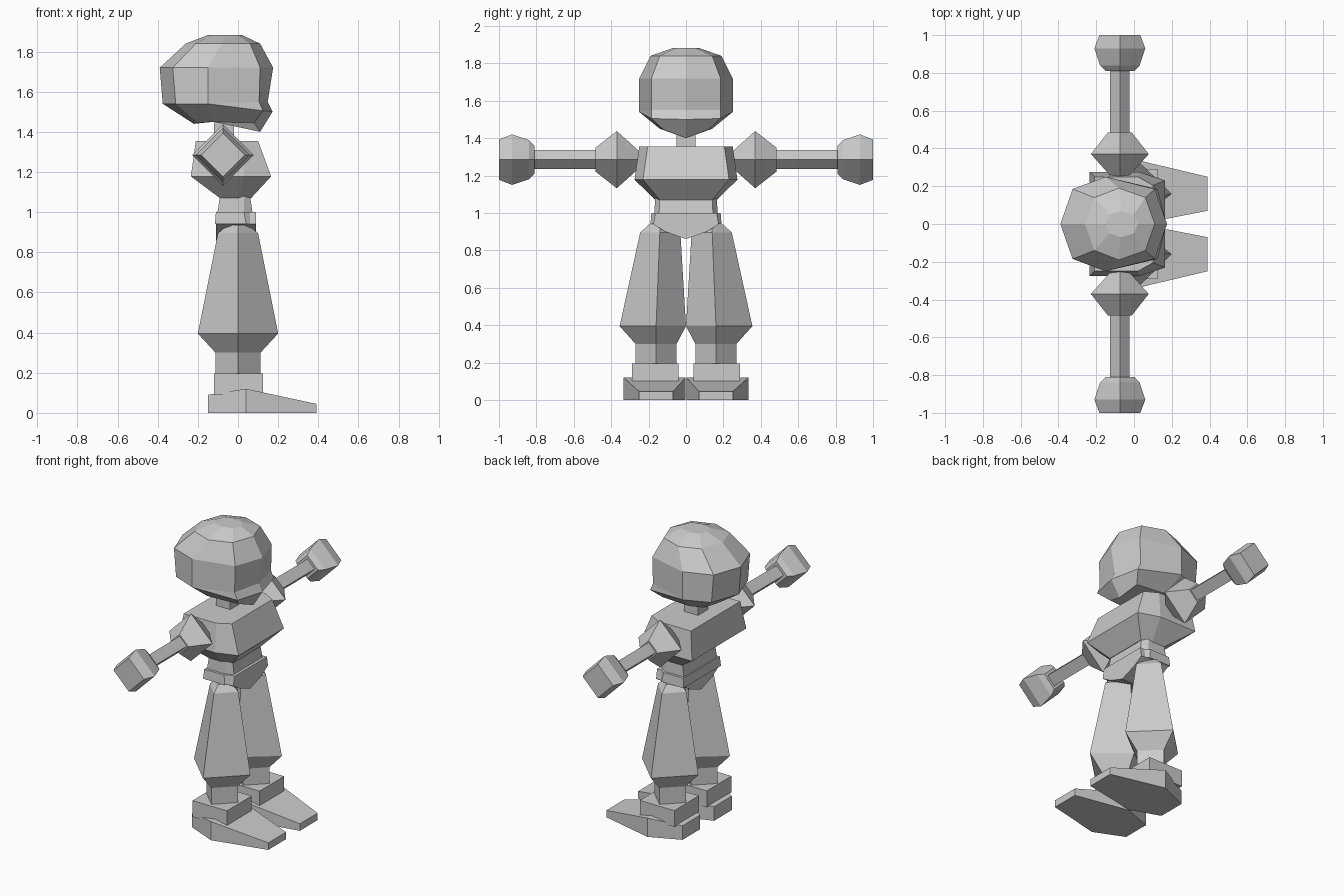
import bpy, bmesh

if "Cube" in bpy.data.objects:
    bpy.data.objects.remove(bpy.data.objects["Cube"])

grey = bpy.data.materials.new("plain grey")
grey.diffuse_color = (0.6, 0.6, 0.6, 1)
grey.use_nodes = True
grey.node_tree.nodes["Principled BSDF"].inputs["Base Color"].default_value = grey.diffuse_color


def loft(name, rings, mirror=False):
    """Skin a closed, flat-shaded solid through equal-length rings."""
    bm = bmesh.new()
    loops = [[bm.verts.new(p) for p in ring] for ring in rings]
    n = len(loops[0])
    for a, b in zip(loops, loops[1:]):
        for i in range(n):
            j = (i + 1) % n
            bm.faces.new((a[i], a[j], b[j], b[i]))
    bm.faces.new(loops[0][::-1])
    bm.faces.new(loops[-1])
    bmesh.ops.remove_doubles(bm, verts=bm.verts, dist=0.0005)
    bmesh.ops.recalc_face_normals(bm, faces=bm.faces)
    me = bpy.data.meshes.new(name)
    bm.to_mesh(me)
    bm.free()
    me.materials.append(grey)
    ob = bpy.data.objects.new(name, me)
    bpy.context.collection.objects.link(ob)
    if mirror:
        m = ob.modifiers.new("Mirror", 'MIRROR')
        m.use_axis = (False, True, False)
        m.use_mirror_merge = False
        m.use_clip = False
    return ob


def box(name, x, y, z, mirror=False):
    return loft(name, [[(x[0], y[0], h), (x[1], y[0], h), (x[1], y[1], h), (x[0], y[1], h)]
                       for h in z], mirror)


def sym_ring(half):
    """Half outline on +y (back to front) completed on -y."""
    return half + [(x, -y, z) for x, y, z in reversed(half) if y > 0]


def sym_loft(name, halves):
    return loft(name, [sym_ring(h) for h in halves])


# Head: stacked octagons, a slight muzzle step and a sloping chin
sym_loft("head", [
    [(-.22, 0, 1.44), (-.20, .10, 1.445), (-.12, .14, 1.45), (.08, .12, 1.445), (.11, 0, 1.40)],
    [(-.375, 0, 1.54), (-.31, .185, 1.54), (-.15, .25, 1.54), (.125, .185, 1.505), (.172, 0, 1.50)],
    [(-.375, 0, 1.54), (-.31, .185, 1.54), (-.15, .25, 1.54), (.105, .185, 1.55), (.148, 0, 1.55)],
    [(-.39, 0, 1.72), (-.325, .185, 1.72), (-.15, .25, 1.72), (.11, .185, 1.72), (.175, 0, 1.72)],
    [(-.26, 0, 1.84), (-.21, .14, 1.84), (-.08, .19, 1.84), (.06, .14, 1.84), (.11, 0, 1.84)],
    [(-.15, 0, 1.882), (-.13, .05, 1.882), (-.07, .07, 1.882), (0, .05, 1.882), (.02, 0, 1.882)],
])
box("neck", (-.12, -.02), (-.05, .05), (1.33, 1.46))


# Torso and waist: six-sided sections with the front corners bevelled
def body_ring(back, mid, front, side, front_side, z):
    return [(back, side, z), (mid, side, z), (front, front_side, z)]


sym_loft("torso", [body_ring(-.09, .0, .065, .165, .14, 1.07),
                   body_ring(-.235, .03, .165, .275, .23, 1.178),
                   body_ring(-.21, .02, .10, .25, .205, 1.355)])
sym_loft("waist", [body_ring(-.105, .03, .075, .17, .145, .98),
                   body_ring(-.09, .03, .06, .165, .14, 1.08)])
sym_loft("belt", [body_ring(-.115, .04, .08, .19, .16, .94),
                  body_ring(-.11, .03, .075, .185, .155, 1.0)])

# Pelvis: front outline pushed through from back to front
outline = [(0, .86), (.11, .90), (.175, .94), (.165, 1.0),
           (-.165, 1.0), (-.175, .94), (-.11, .90)]
loft("pelvis", [[(x, y, z) for y, z in outline] for x in (-.11, .09)])


# Legs and ankles: diamond sections
def leg_ring(r, inner, mid, outer, z):
    return [(-r, mid, z), (0, inner, z), (r, mid, z), (0, outer, z)]


loft("leg", [leg_ring(.112, .05, .16, .27, .30),
             leg_ring(.2, .0, .16, .355, .395),
             leg_ring(.1, .03, .14, .245, .895),
             leg_ring(.05, .08, .14, .2, .937)], mirror=True)
loft("ankle", [leg_ring(.112, .05, .16, .27, z) for z in (.17, .31)], mirror=True)
box("shoe_cuff", (-.12, .125), (.04, .29), (.09, .195), mirror=True)

# Feet: broad in the middle, tapering to heel and toe
loft("foot", [[(x, y0, 0), (x, y1, 0), (x, y1, h), (x, y0, h)] for x, y0, y1, h in
              ((-.15, .07, .25, .09), (.04, .002, .333, .12), (.39, .07, .25, .045))],
     mirror=True)


# Arms: diamond sections along y
def arm_part(name, stations):
    cx, cz = -.075, 1.285
    return loft(name, [[(cx - r, y, cz), (cx, y, cz - r), (cx + r, y, cz), (cx, y, cz + r)]
                       for y, r in stations], mirror=True)


arm_part("shoulder", [(.255, .05), (.37, .153), (.485, .063)])
arm_part("arm", [(.46, .051), (.83, .051)])
arm_part("hand", [(.81, .075), (.84, .105), (.93, .135), (1.0, .108)])
